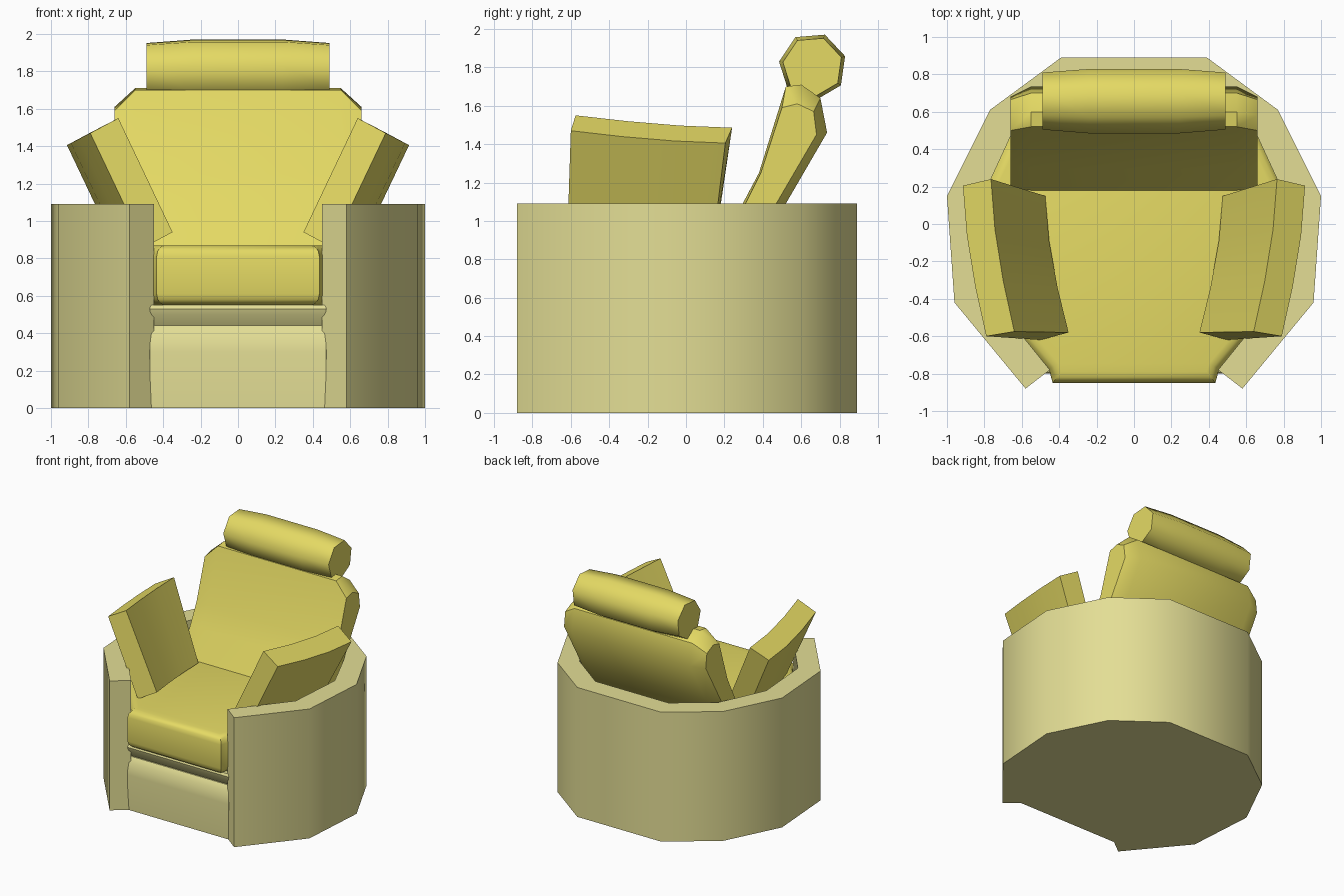
import bpy, bmesh, math

if "Cube" in bpy.data.objects:
    bpy.data.objects.remove(bpy.data.objects["Cube"])


def material(name, rgb):
    m = bpy.data.materials.new(name)
    m.diffuse_color = (*rgb, 1)
    m.use_nodes = True
    m.node_tree.nodes["Principled BSDF"].inputs["Base Color"].default_value = m.diffuse_color
    return m


YELLOW = material("yellow cushion", (0.78, 0.70, 0.127))
CREAM = material("pale shell", (0.77, 0.73, 0.30))


def loft(name, rings, mat, angle=42, bevel=0):
    """Join equal-length rings of points into a closed solid."""
    bm = bmesh.new()
    vs = [[bm.verts.new(p) for p in ring] for ring in rings]
    n = len(vs[0])
    for a, b in zip(vs, vs[1:]):
        for i in range(n):
            j = (i + 1) % n
            bm.faces.new((a[i], a[j], b[j], b[i]))
    bm.faces.new(vs[0])
    bm.faces.new(vs[-1])
    bmesh.ops.recalc_face_normals(bm, faces=bm.faces)
    if bevel:
        edges = [e for e in bm.edges
                 if abs(e.verts[0].co.z - e.verts[1].co.z) < 1e-4]
        bmesh.ops.bevel(bm, geom=edges, offset=bevel, segments=3,
                        profile=0.5, affect='EDGES')
    me = bpy.data.meshes.new(name)
    bm.to_mesh(me)
    bm.free()
    ob = bpy.data.objects.new(name, me)
    bpy.context.collection.objects.link(ob)
    me.materials.append(mat)
    bpy.ops.object.select_all(action='DESELECT')
    ob.select_set(True)
    bpy.context.view_layer.objects.active = ob
    bpy.ops.object.shade_smooth_by_angle(angle=math.radians(angle))
    return ob


def mirrored(half):
    return half + [(-x, y) for x, y in reversed(half)]


def prism(name, outline, z0, z1, mat, **kw):
    return loft(name, [[(x, y, z) for x, y in outline] for z in (z0, z1)], mat, **kw)


# Wraparound shell, open at the front
outer = [(0.58, -0.88), (0.96, -0.42), (1.0, 0.15), (0.77, 0.61), (0.39, 0.89)]
inner = [(0.45, -0.78), (0.79, -0.36), (0.825, 0.11), (0.65, 0.49), (0.34, 0.72)]
prism("shell", mirrored(outer) + mirrored(inner)[::-1], 0, 1.09, CREAM)

# Base panel and undercut strip below the seat, filling the shell
mid = [(0.87, -0.39), (0.91, 0.13), (0.71, 0.55), (0.36, 0.8)]


def base_ring(y, z):
    return [(x, yy, z) for x, yy in mirrored([(0.47, y)] + mid)]


loft("base", [base_ring(y, z) for y, z in
              ((-0.79, 0), (-0.80, 0.3), (-0.79, 0.40), (-0.76, 0.44),
               (-0.75, 0.44), (-0.79, 0.50), (-0.80, 0.53), (-0.79, 0.55))], CREAM)

# Seat cushion
seat = [(0.435, -0.85), (0.455, -0.775), (0.81, -0.36), (0.84, 0.11), (0.66, 0.49), (0.35, 0.73)]
prism("seat_cushion", mirrored(seat), 0.55, 0.87, YELLOW, bevel=0.06)

# Back cushion: side profile swept across x, with smaller ends
full = [(0.03, 0.60), (0.18, 0.87), (0.295, 1.09), (0.38, 1.25), (0.52, 1.70),
        (0.60, 1.71), (0.70, 1.64), (0.735, 1.46), (0.52, 1.09), (0.30, 0.70)]
end = [(0.05, 0.60), (0.20, 0.88), (0.315, 1.10), (0.39, 1.25), (0.50, 1.59),
       (0.58, 1.61), (0.665, 1.57), (0.68, 1.45), (0.47, 1.09), (0.26, 0.70)]
loft("back_cushion", [[(x, y, z) for y, z in prof] for x, prof in
                      ((-0.66, end), (-0.55, full), (0.55, full), (0.66, end))], YELLOW)

# Seven-sided head roll, slightly thinner at its ends
rings = []
for x, r in ((-0.49, 0.157), (-0.24, 0.177), (0.24, 0.177), (0.49, 0.157)):
    rings.append([(x, 0.66 + r * math.cos(a), 1.805 + r * math.sin(a))
                  for a in (math.radians(69) + math.tau * k / 7 for k in range(7))])
loft("head_roll", rings, YELLOW, angle=55)

# Tilted, bowed arm pads: (x, z, front y, back y) for each corner
corners = [(0.64, 1.55, -0.575, 0.24), (0.79, 1.47, -0.60, 0.205),
           (0.50, 0.86, -0.62, 0.13), (0.35, 0.94, -0.58, 0.15)]
for side, sx in (("left", -1), ("right", 1)):
    rings = []
    for t in (0, 0.33, 0.67, 1):
        s = 0.14 * (1 - (1 - t) ** 1.6)
        rings.append([(sx * (x + 0.89 * s), y0 + (y1 - y0) * t, z - 0.46 * s)
                      for x, z, y0, y1 in corners])
    loft(side + "_arm_pad", rings, YELLOW, angle=30)
